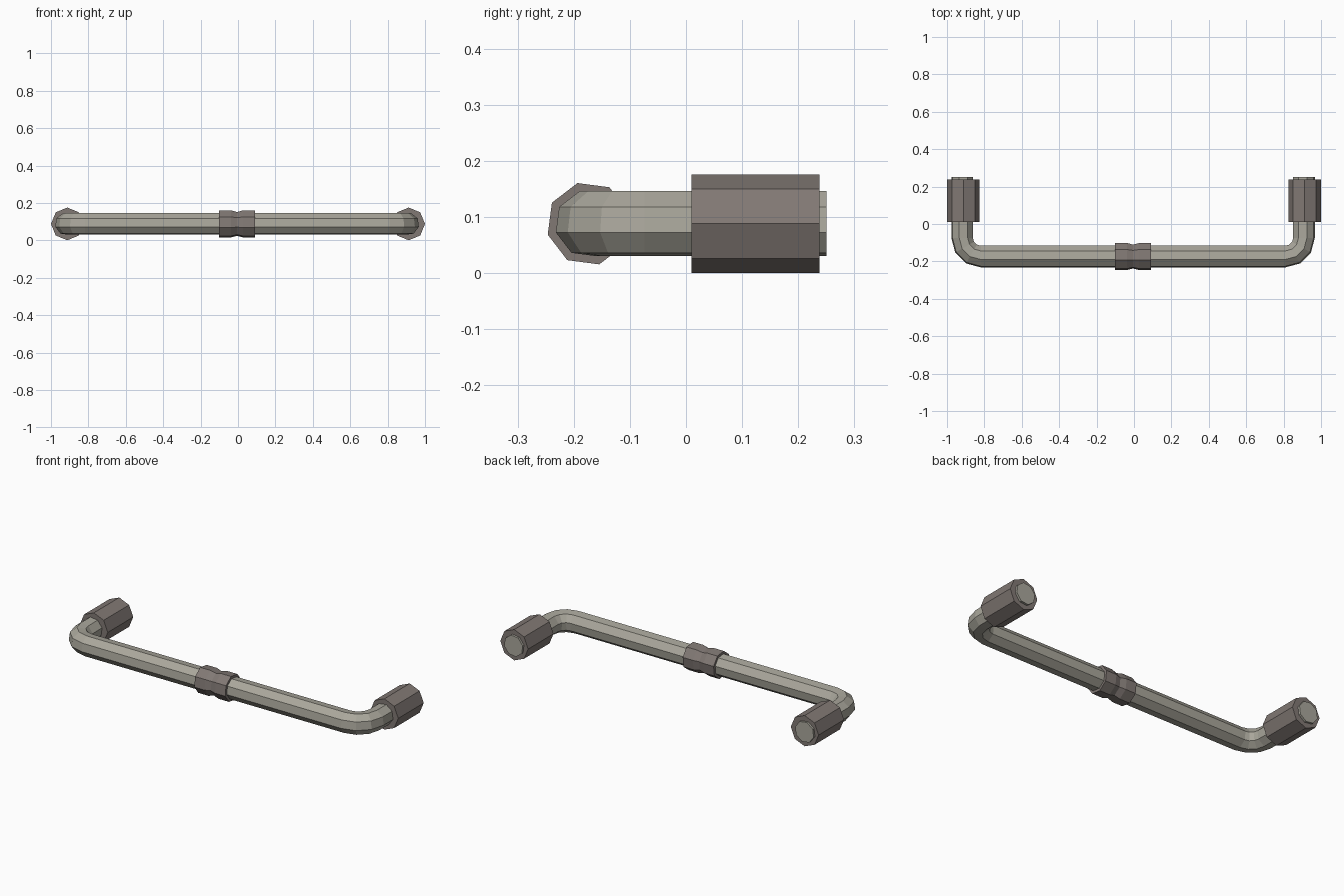
import bpy
import bmesh
from math import sin, cos, radians
from mathutils import Vector

if "Cube" in bpy.data.objects:
    bpy.data.objects.remove(bpy.data.objects["Cube"])

ZC = 0.088      # height of all axes
PX = -0.005     # middle of the pipe
UP = Vector((0, 0, 1))


def material(name, colour):
    m = bpy.data.materials.new(name)
    m.diffuse_color = (*colour, 1)
    m.use_nodes = True
    m.node_tree.nodes["Principled BSDF"].inputs["Base Color"].default_value = m.diffuse_color
    return m


pipe_mat = material("pipe_grey", (0.40, 0.385, 0.33))
fitting_mat = material("fitting_grey", (0.22, 0.19, 0.175))


def tube(name, stations, start, mat):
    """Skin octagons; each station is (centre, outward direction, radius)."""
    bm = bmesh.new()
    rings = []
    for centre, out, r in stations:
        ring = []
        for k in range(8):
            a = radians(start + 45 * k)
            ring.append(bm.verts.new(Vector(centre) + r * (cos(a) * Vector(out) + sin(a) * UP)))
        rings.append(ring)
    for a, b in zip(rings, rings[1:]):
        for k in range(8):
            bm.faces.new((a[k], a[(k + 1) % 8], b[(k + 1) % 8], b[k]))
    bm.faces.new(rings[0])
    bm.faces.new(rings[-1])
    bmesh.ops.recalc_face_normals(bm, faces=bm.faces)
    me = bpy.data.meshes.new(name)
    bm.to_mesh(me)
    bm.free()
    me.materials.append(mat)
    ob = bpy.data.objects.new(name, me)
    bpy.context.collection.objects.link(ob)
    return ob


# Bent pipe: leg, three-segment bend, bar, bend, leg
R, BEND, HALF, BAR_Y = 0.06, 0.10, 0.914, -0.174
path = [((PX - HALF, 0.25, ZC), (-1, 0, 0), R)]
for side in (-1, 1):
    bend = []
    for i in range(4):
        a = radians(30 * i)
        out = Vector((side * cos(a), -sin(a), 0))
        centre = Vector((PX + side * (HALF - BEND), BAR_Y + BEND, ZC))
        bend.append((centre + BEND * out, out, R))
    path += bend if side < 0 else bend[::-1]
path.append(((PX + HALF, 0.25, ZC), (1, 0, 0), R))
tube("bent_pipe", path, -15, pipe_mat)

# Waisted collar in the middle of the bar
collar = [(-0.097, 0.075), (-0.033, 0.075), (0, 0.066), (0.033, 0.075), (0.097, 0.075)]
tube("middle_collar", [((PX + x, BAR_Y, ZC), (0, -1, 0), r) for x, r in collar], -15, fitting_mat)

# End sleeves
for side, label in ((-1, "left"), (1, "right")):
    tube(label + "_sleeve",
         [((side * 0.9125, y, ZC), (side, 0, 0), 0.0875) for y in (0.01, 0.238)],
         0, fitting_mat)
